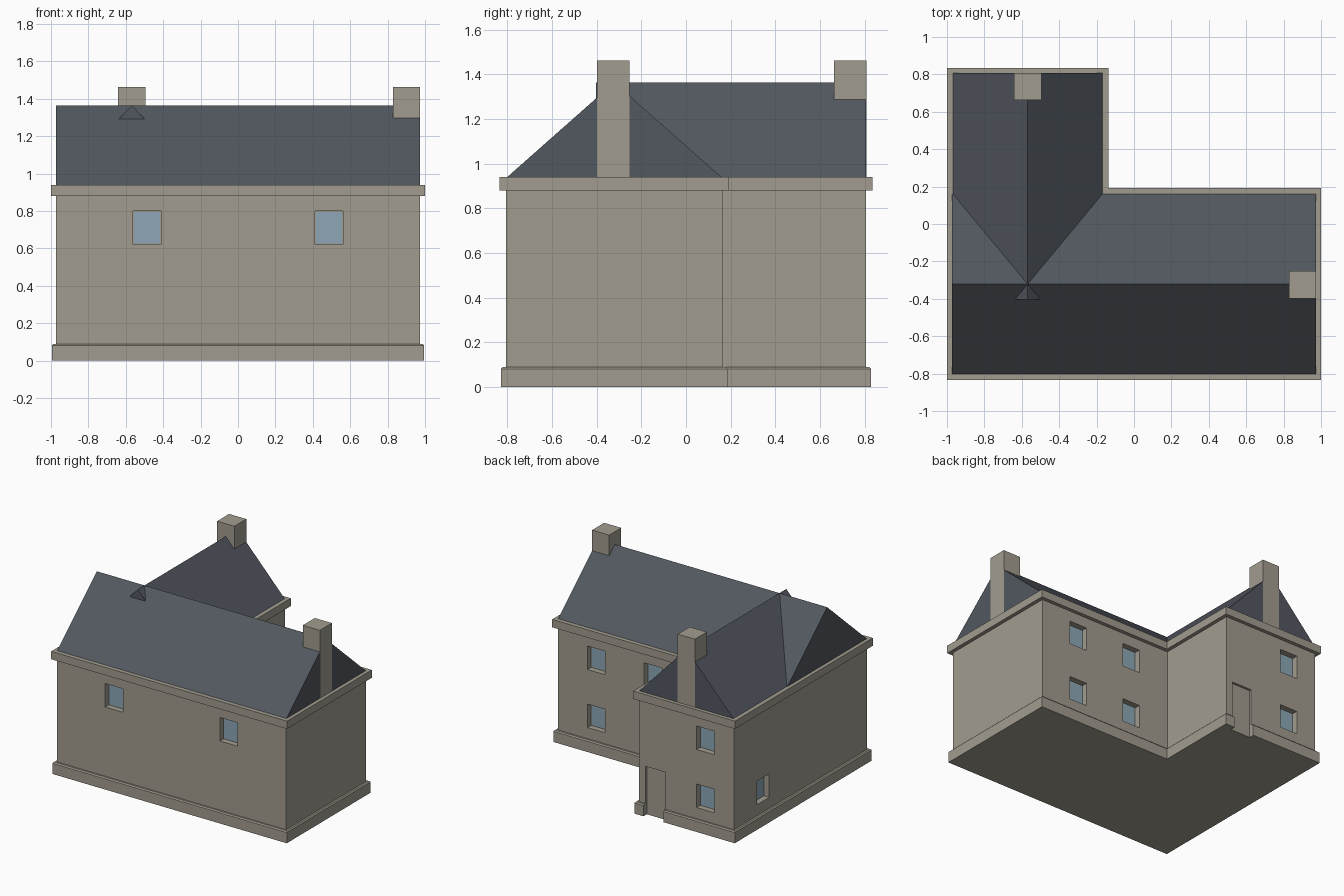
import bpy, bmesh
from mathutils import Vector

if "Cube" in bpy.data.objects:
    bpy.data.objects.remove(bpy.data.objects["Cube"])

X0, X1, XW = -0.972, 0.972, -0.165   # left, right, right side of back wing
Y0, Y1, YM = -0.807, 0.807, 0.165    # front, back of wing, back of main block


def material(name, rgb):
    m = bpy.data.materials.new(name)
    m.diffuse_color = (*rgb, 1)
    m.use_nodes = True
    m.node_tree.nodes["Principled BSDF"].inputs["Base Color"].default_value = m.diffuse_color
    return m


STONE = material("stone", (0.36, 0.335, 0.275))
SLATE = material("slate", (0.085, 0.095, 0.115))
GLASS = material("glass", (0.27, 0.39, 0.47))


def finish(name, bm, mat=None):
    bmesh.ops.recalc_face_normals(bm, faces=bm.faces)
    me = bpy.data.meshes.new(name)
    bm.to_mesh(me)
    bm.free()
    ob = bpy.data.objects.new(name, me)
    bpy.context.collection.objects.link(ob)
    if mat:
        me.materials.append(mat)
    return ob


def loft(bm, rings):
    """Skin equal-length rings of points and cap both ends."""
    vs = [[bm.verts.new(p) for p in r] for r in rings]
    n = len(vs[0])
    for a, b in zip(vs, vs[1:]):
        for i in range(n):
            j = (i + 1) % n
            bm.faces.new((a[i], a[j], b[j], b[i]))
    bm.faces.new(vs[0])
    bm.faces.new(vs[-1])


def add_box(bm, lo, hi):
    ring = lambda z: [(lo[0], lo[1], z), (hi[0], lo[1], z), (hi[0], hi[1], z), (lo[0], hi[1], z)]
    loft(bm, [ring(lo[2]), ring(hi[2])])


def l_ring(o, z):
    """L-shaped plan, pushed outward by o."""
    return [(X0 - o, Y0 - o, z), (X1 + o, Y0 - o, z), (X1 + o, YM + o, z),
            (XW + o, YM + o, z), (XW + o, Y1 + o, z), (X0 - o, Y1 + o, z)]


def l_part(name, profile):
    bm = bmesh.new()
    loft(bm, [l_ring(o, z) for o, z in profile])
    return finish(name, bm, STONE)


# Walls, plinth with chamfered top, cornice
walls = l_part("walls", [(0, 0.08), (0, 0.90)])
plinth = l_part("plinth", [(0.022, 0), (0.022, 0.082), (0.014, 0.09)])
l_part("cornice", [(0.028, 0.88), (0.028, 0.94)])

# Windows: wall point on the centre line, outward direction, centre height
LOW, HIGH = 0.265, 0.71
windows = [((x, Y0), (0, -1), HIGH) for x in (-0.487, 0.487)]
windows += [((x, YM), (0, 1), z) for x in (0.165, 0.645) for z in (LOW, HIGH)]
windows += [((-0.73, Y1), (0, 1), z) for z in (LOW, HIGH)]
windows += [((X0, 0.455), (-1, 0), LOW)]


def opening(bm, win, w, h, near, far):
    """Box centred on a window, spanning near..far along the outward direction."""
    (x, y), (nx, ny), z = win
    n, t = Vector((nx, ny, 0)), Vector((abs(ny), abs(nx), 0))
    size = t * w / 2 + Vector((0, 0, h / 2))
    a, b = Vector((x, y, z)) + n * near, Vector((x, y, z)) + n * far
    lo = Vector(map(min, a, b)) - size
    hi = Vector(map(max, a, b)) + size
    add_box(bm, lo, hi)


cut, panes = bmesh.new(), bmesh.new()
for win in windows:
    opening(cut, win, 0.15, 0.18, -0.045, 0.1)
    opening(panes, win, 0.138, 0.168, -0.05, -0.04)
finish("window_glass", panes, GLASS)

# Doorway recess, cutting wall and plinth
add_box(cut, (-0.39, Y1 - 0.018, -0.1), (-0.22, Y1 + 0.1, 0.375))
cutter = finish("opening_cutter", cut)
cutter.hide_render = True
for ob in (walls, plinth):
    mod = ob.modifiers.new("openings", 'BOOLEAN')
    mod.operation, mod.solver, mod.object = 'DIFFERENCE', 'EXACT', cutter
    bpy.context.view_layer.objects.active = ob
    bpy.ops.object.modifier_apply(modifier=mod.name)
bpy.data.objects.remove(cutter)

# Two crossing gable roofs
EAVE, RIDGE = 0.935, 1.365
ym, xm = (Y0 + YM) / 2, (X0 + XW) / 2
bm = bmesh.new()
loft(bm, [[(x, Y0, EAVE), (x, YM, EAVE), (x, ym, RIDGE)] for x in (X0, X1)])
finish("main_roof", bm, SLATE)
bm = bmesh.new()
loft(bm, [[(X0, y, EAVE), (XW, y, EAVE), (xm, y, RIDGE)] for y in (-0.403, Y1)])
finish("wing_roof", bm, SLATE)

# Chimneys on the gable ends
for name, lo, hi in (("right_chimney", (0.828, -0.398), (X1 + 0.001, -0.252)),
                     ("wing_chimney", (xm - 0.073, 0.663), (xm + 0.073, Y1 + 0.001))):
    bm = bmesh.new()
    add_box(bm, (*lo, 0.93), (*hi, 1.462))
    finish(name, bm, STONE)
